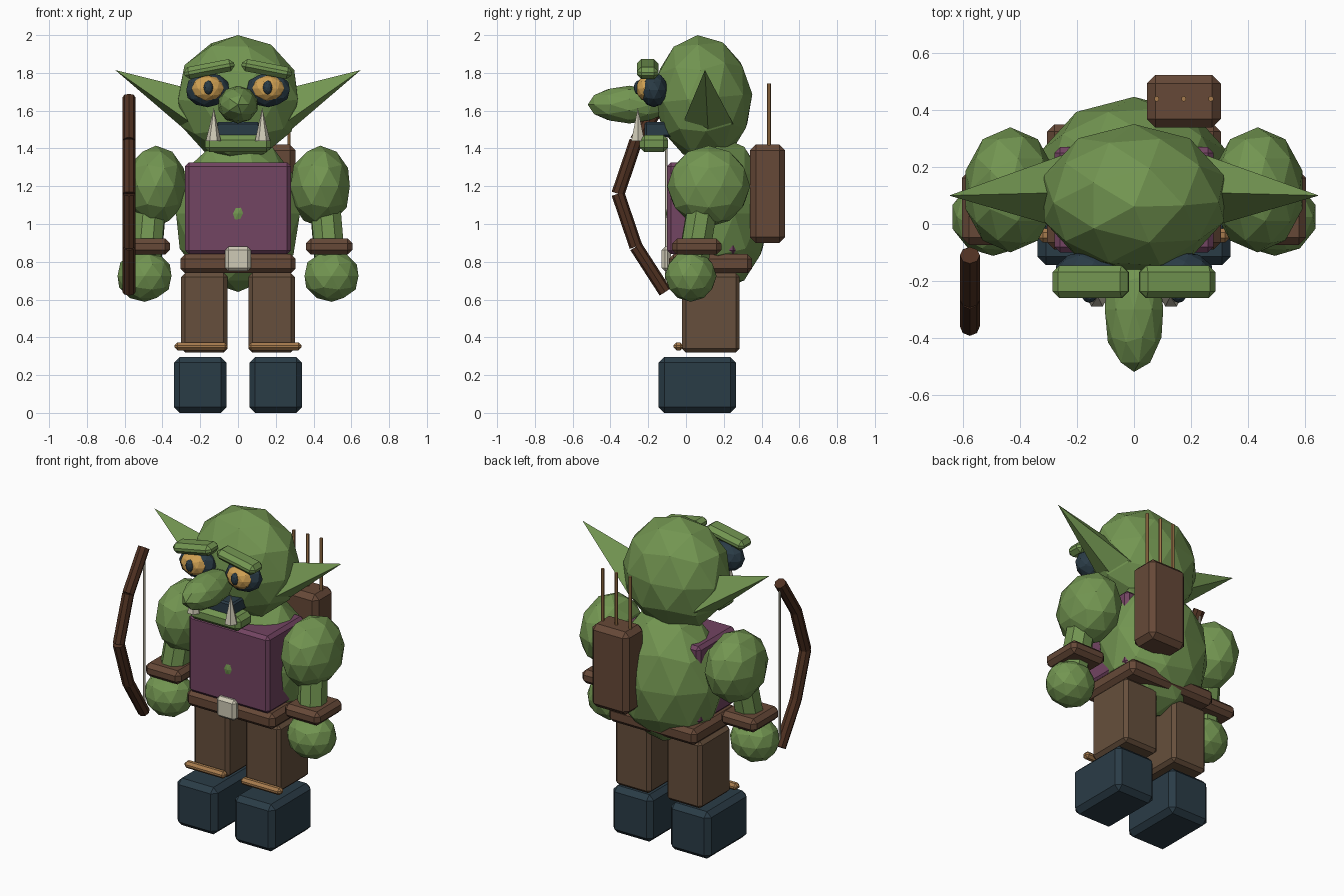
import bpy
import bmesh
from math import radians
from mathutils import Vector, Matrix, Euler

cube = bpy.data.objects.get("Cube")
if cube:
    bpy.data.objects.remove(cube, do_unlink=True)


def material(name, r, g, b):
    rgb = [(c / 255) ** 2.2 for c in (r, g, b)] + [1]
    m = bpy.data.materials.new(name)
    m.use_nodes = True
    m.diffuse_color = rgb
    m.node_tree.nodes["Principled BSDF"].inputs["Base Color"].default_value = rgb
    return m


SKIN = material("green skin", 114, 148, 82)
SHIRT = material("purple cloth", 114, 70, 98)
PANTS = material("brown cloth", 102, 80, 62)
LEATHER = material("brown leather", 102, 74, 58)
DARK = material("dark slate", 46, 62, 72)
GOLD = material("eye gold", 208, 160, 84)
TAN = material("tan wood", 165, 122, 78)
WOOD = material("dark wood", 80, 52, 38)
BONE = material("bone", 205, 200, 180)


def finish(name, bm, mat, matrix):
    bmesh.ops.recalc_face_normals(bm, faces=bm.faces)
    mesh = bpy.data.meshes.new(name)
    bm.to_mesh(mesh)
    bm.free()
    mesh.materials.append(mat)
    ob = bpy.data.objects.new(name, mesh)
    ob.matrix_world = matrix
    bpy.context.collection.objects.link(ob)
    return ob


def place(loc, rot):
    turn = Euler([radians(a) for a in rot]).to_matrix().to_4x4()
    return Matrix.Translation(loc) @ turn


def box(name, mat, loc, size, bevel=0.02, rot=(0, 0, 0)):
    """Chamfered block."""
    bm = bmesh.new()
    bmesh.ops.create_cube(bm, size=1)
    bmesh.ops.scale(bm, vec=size, verts=bm.verts)
    bmesh.ops.bevel(bm, geom=bm.edges[:], offset=bevel, segments=1,
                    affect='EDGES', profile=0.5)
    return finish(name, bm, mat, place(loc, rot))


def ball(name, mat, loc, radii, rot=(0, 0, 0)):
    """Faceted ellipsoid."""
    bm = bmesh.new()
    bmesh.ops.create_icosphere(bm, subdivisions=2, radius=1)
    bmesh.ops.scale(bm, vec=radii, verts=bm.verts)
    return finish(name, bm, mat, place(loc, rot))


def rod(name, mat, start, end, r1, r2=None, sides=8):
    """Cylinder or cone between two points."""
    start, end = Vector(start), Vector(end)
    axis = end - start
    bm = bmesh.new()
    bmesh.ops.create_cone(bm, cap_ends=True, segments=sides, radius1=r1,
                          radius2=r1 if r2 is None else r2, depth=axis.length)
    turn = axis.to_track_quat('Z', 'Y').to_matrix().to_4x4()
    return finish(name, bm, mat, Matrix.Translation((start + end) / 2) @ turn)


def ear(name, s):
    """Four-sided spike rooted inside the head."""
    tip = (.65, .10, 1.815)
    base = [(.27, .11, 1.72), (.27, -.01, 1.55), (.20, .12, 1.43), (.23, .25, 1.53)]
    bm = bmesh.new()
    t = bm.verts.new((tip[0] * s, tip[1], tip[2]))
    ring = [bm.verts.new((x * s, y, z)) for x, y, z in base]
    bm.faces.new(ring)
    for i, v in enumerate(ring):
        bm.faces.new((v, ring[(i + 1) % 4], t))
    return finish(name, bm, SKIN, Matrix())


# Head and face
ball("head", SKIN, (0, .09, 1.665), (.333, .262, .336), (5, 0, 0))
ball("nose", SKIN, (0, -.30, 1.632), (.108, .1, .22), (90, 0, 0)).scale = (1, 1, 1)
box("mouth", DARK, (0, -.13, 1.50), (.23, .18, .08), .01)
box("lower_lip", SKIN, (0, -.17, 1.425), (.35, .15, .09), .025)

# Trunk
ball("body", SKIN, (0, .17, 1.055), (.345, .277, .415))
box("shirt", SHIRT, (0, .085, 1.083), (.56, .37, .485))
box("belt", LEATHER, (0, .13, .79), (.61, .44, .10), .025)
box("buckle", BONE, (0, -.105, .815), (.135, .05, .13), .018)

# Mirrored parts
for side, s in (("left", 1), ("right", -1)):
    def n(part):
        return side + "_" + part

    ear(n("ear"), s)
    ball(n("eye_socket"), DARK, (.16 * s, -.17, 1.71), (.12, .075, .092))
    ball(n("eye"), GOLD, (.16 * s, -.205, 1.717), (.088, .06, .07))
    ball(n("pupil"), DARK, (.157 * s, -.252, 1.722), (.026, .025, .038))
    box(n("brow"), SKIN, (.152 * s, -.203, 1.82), (.27, .115, .065), .024,
        (0, 11 * s, 0))
    rod(n("tusk"), BONE, (.13 * s, -.255, 1.44), (.128 * s, -.255, 1.615), .04, 0, 6)

    # Arm
    ball(n("shoulder"), SKIN, (.435 * s, .12, 1.2), (.165, .22, .215))
    rod(n("forearm"), SKIN, (.455 * s, .10, 1.17), (.49 * s, .03, .75), .085)
    box(n("cuff"), LEATHER, (.483 * s, .057, .88), (.245, .26, .085), .025)
    ball(n("hand"), SKIN, (.495 * s, .025, .725), (.15, .137, .137))

    # Leg
    box(n("trouser_leg"), PANTS, (.178 * s, .132, .53), (.245, .305, .42))
    box(n("shin_band"), TAN, (.195 * s, -.04, .352), (.28, .05, .042), .015)
    box(n("boot"), DARK, (.2 * s, .06, .148), (.28, .41, .295), .03)

# Quiver and arrows
box("quiver", LEATHER, (.175, .432, 1.16), (.26, .185, .52), .03)
for i in range(3):
    x = .08 + .095 * i
    rod("arrow_%d" % (i + 1), TAN, (x, .44, 1.3), (x, .44, 1.745), .01, sides=6)

# Bow and string
path = [(-.11, .64), (-.265, .88), (-.36, 1.16), (-.265, 1.44), (-.11, 1.67)]
for i, (a, b) in enumerate(zip(path, path[1:])):
    rod("bow_limb_%d" % (i + 1), WOOD, (-.577, *a), (-.577, *b), .035)
rod("bowstring", BONE, (-.577, -.105, .65), (-.577, -.105, 1.66), .007, sides=6)
